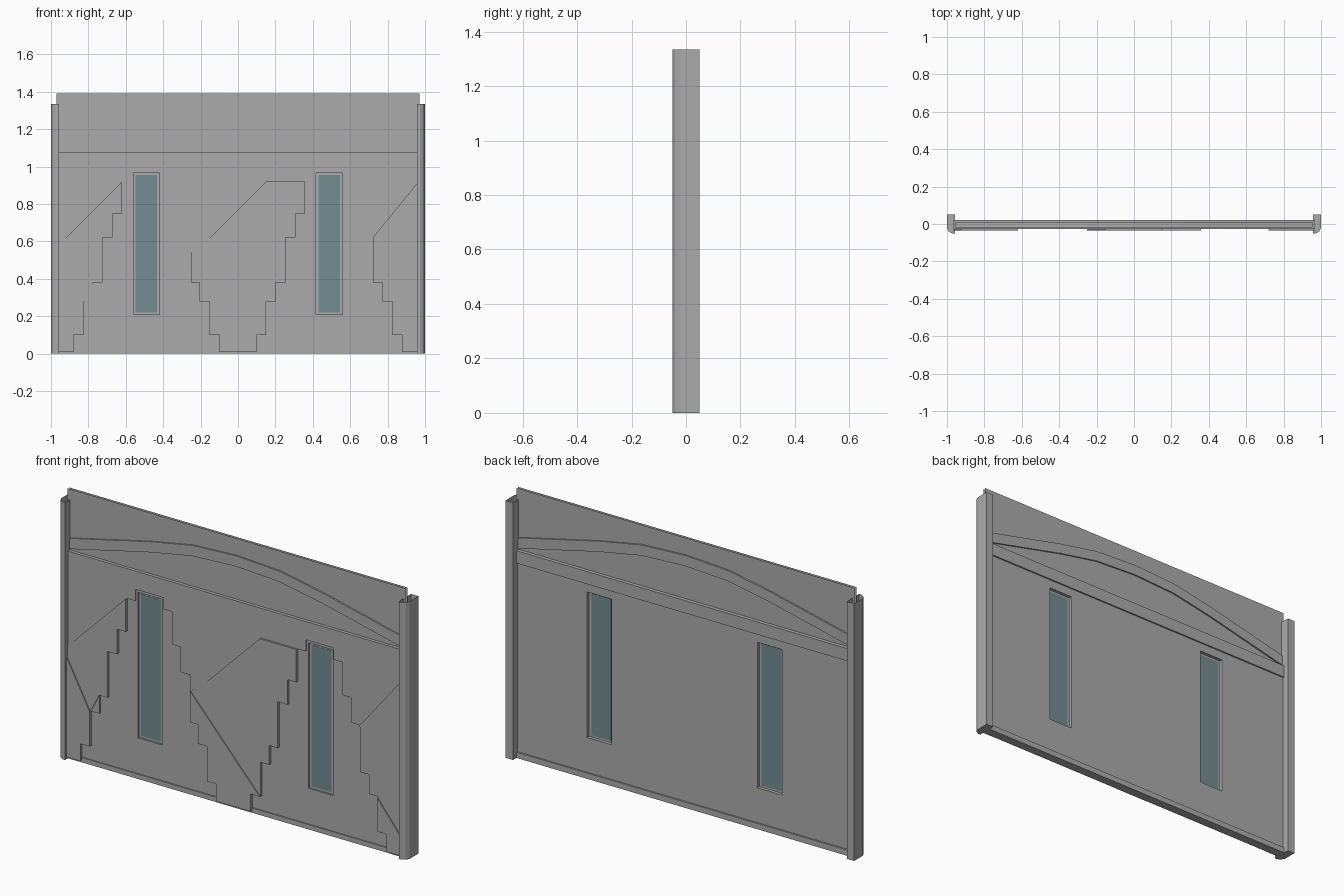
import bpy
import bmesh

old = bpy.data.objects.get("Cube")
if old:
    bpy.data.objects.remove(old, do_unlink=True)


def material(name, color):
    m = bpy.data.materials.new(name)
    m.use_nodes = True
    m.diffuse_color = color
    m.node_tree.nodes["Principled BSDF"].inputs["Base Color"].default_value = color
    return m


STONE = material("wall_gray", (0.41, 0.41, 0.41, 1))
GLASS = material("window_teal", (0.17, 0.27, 0.28, 1))


def finish(name, bm, mat):
    bmesh.ops.recalc_face_normals(bm, faces=bm.faces[:])
    mesh = bpy.data.meshes.new(name)
    bm.to_mesh(mesh)
    bm.free()
    mesh.materials.append(mat)
    obj = bpy.data.objects.new(name, mesh)
    bpy.context.collection.objects.link(obj)
    return obj


def prism(name, outline, y0, y1, mat=STONE):
    """Extrude an (x, z) outline from y0 to y1."""
    bm = bmesh.new()
    face = bm.faces.new([bm.verts.new((x, y0, z)) for x, z in outline])
    new = bmesh.ops.extrude_face_region(bm, geom=[face])["geom"]
    moved = [v for v in new if isinstance(v, bmesh.types.BMVert)]
    bmesh.ops.translate(bm, verts=moved, vec=(0, y1 - y0, 0))
    return finish(name, bm, mat)


def rect(x0, x1, z0, z1):
    return [(x0, z0), (x1, z0), (x1, z1), (x0, z1)]


def cut(obj, cutters):
    for c in cutters:
        mod = obj.modifiers.new("cut", 'BOOLEAN')
        mod.operation = 'DIFFERENCE'
        mod.solver = 'EXACT'
        mod.object = c
    bpy.context.view_layer.update()
    graph = bpy.context.evaluated_depsgraph_get()
    mesh = bpy.data.meshes.new_from_object(obj.evaluated_get(graph))
    obj.modifiers.clear()
    obj.data = mesh


# Cutters: stepped recesses around each window, and window openings
EDGE = 0.965
STEPS = [(0.39, 0.1), (0.337, 0.28), (0.285, 0.38), (0.235, 0.62),
         (0.18, 0.75), (0.13, 0.92), (0.08, 0.98)]
CENTERS = (-0.49, 0.488)


def stepped(cx):
    side, low = [], -0.1
    for half, top in STEPS:
        side += [(half, low), (half, top)]
        low = top
    return [(cx + h, z) for h, z in side] + [(cx - h, z) for h, z in reversed(side)]


recesses = [prism("recess_cutter", stepped(c), -0.1, -0.02) for c in CENTERS]
openings = [prism("window_cutter", rect(c - 0.07, c + 0.07, 0.21, 0.965), -0.1, 0.1)
            for c in CENTERS]

# Main wall
wall = prism("main_wall", rect(-EDGE, EDGE, 0, 1.075), -0.027, 0.014)
cut(wall, recesses + openings)

# Back cornice and the base boards
prism("back_cornice", rect(-EDGE, EDGE, 1.01, 1.075), 0.01, 0.022)
prism("back_base", rect(-EDGE, EDGE, 0, 0.03), 0.01, 0.022)
prism("front_base", rect(-EDGE, EDGE, 0, 0.025), -0.026, -0.015)

# Raised facets between the stepped recesses: high, middle, low in each bay
FACETS = {
    "center_upper": [(-0.15, 0.62), (0.15, 0.92), (0.4, 0.92), (0.4, 0.28), (0.15, 0.28)],
    "center_middle": [(-0.25, 0.54), (-0.15, 0.62), (0.15, 0.28), (0.15, 0.1)],
    "center_lower": [(-0.25, 0.54), (0.15, 0.1), (0.15, 0.01), (-0.25, 0.01)],
    "right_upper": [(-0.92, 0.62), (-0.62, 0.92), (-0.6, 0.92), (-0.6, 0.38), (-0.773, 0.38)],
    "right_middle": [(-EDGE, 0.58), (-0.92, 0.62), (-0.773, 0.38), (-0.826, 0.28),
                     (-EDGE, 0.54)],
    "right_lower": [(-EDGE, 0.54), (-0.826, 0.28), (-0.8, 0.01), (-EDGE, 0.01)],
    "left_upper": [(0.72, 0.62), (EDGE, 0.92), (EDGE, 0.28)],
    "left_middle": [(0.7, 0.62), (0.72, 0.62), (EDGE, 0.28), (EDGE, 0.1), (0.82, 0.28),
                    (0.7, 0.28)],
    "left_lower": [(0.8, 0.28), (0.82, 0.28), (EDGE, 0.1), (EDGE, 0.01), (0.8, 0.01)],
}
for name, outline in FACETS.items():
    front = -0.031 if "middle" in name else -0.036
    facet = prism(name + "_facet", outline, front, -0.0215)
    cut(facet, recesses)

for c in recesses + openings:
    bpy.data.objects.remove(c, do_unlink=True)

# Windows: a thin frame plate with glass standing just proud on both faces
for side, c in zip(("right", "left"), CENTERS):
    prism(side + "_window_frame", rect(c - 0.075, c + 0.075, 0.205, 0.97), -0.011, -0.003)
    prism(side + "_window_glass", rect(c - 0.057, c + 0.057, 0.22, 0.955),
          -0.012, -0.002, GLASS)

# Upper panel: two open sheets
bm = bmesh.new()
for y in (-0.01, 0.003):
    corners = rect(-0.97, 0.97, 1.06, 1.39)
    if y > 0:
        corners.reverse()
    bm.faces.new([bm.verts.new((x, y, z)) for x, z in corners])
finish("upper_panel", bm, STONE)

# Arched rib on both faces of the panel
half_arch = [(0.955, 1.083), (0.49, 1.19), (0.25, 1.235)]
arch = [(-x, z) for x, z in half_arch] + [(0, 1.248)] + half_arch[::-1]
rib = arch + [(x, z + 0.055) for x, z in reversed(arch)]
prism("arched_rib", rib, -0.018, 0.011)

# Side posts: hollow, open at the ends, chamfered at the outer front corner
POST = [(0.958, 0.05), (1.0, 0.05), (1.0, -0.022), (0.99, -0.04), (0.972, -0.05), (0.958, -0.05)]
for side, s in (("left", 1), ("right", -1)):
    bm = bmesh.new()
    rings = [[bm.verts.new((s * x, y, z)) for x, y in POST] for z in (0, 1.335)]
    low, high = rings
    n = len(POST)
    for i in range(n):
        j = (i + 1) % n
        bm.faces.new((low[i], low[j], high[j], high[i]))
    bm.faces.new(low)
    finish(side + "_post", bm, STONE)
